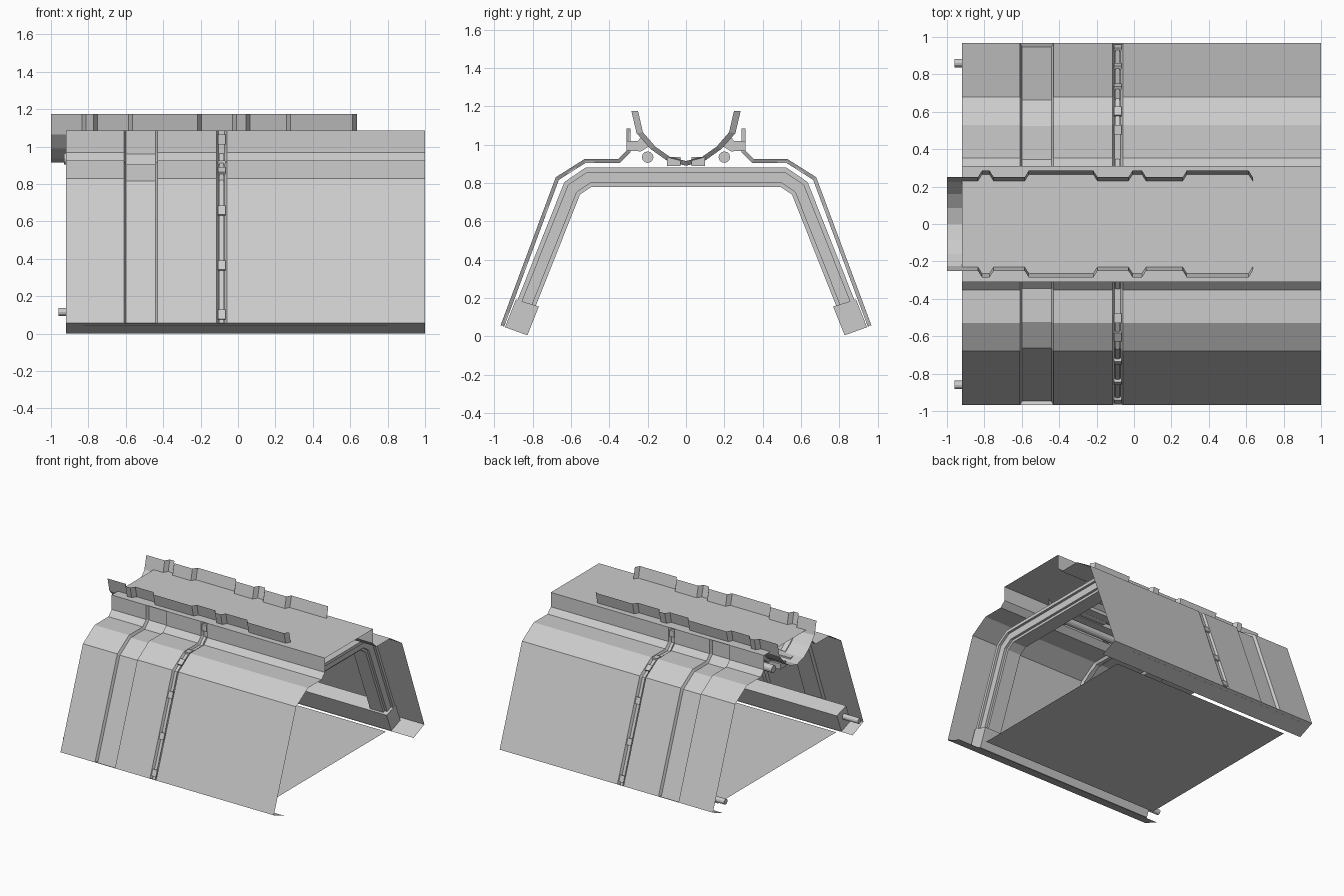
import bpy, bmesh, math
from mathutils import Matrix, Vector

if "Cube" in bpy.data.objects:
    bpy.data.objects.remove(bpy.data.objects["Cube"])

grey = bpy.data.materials.new("light_grey")
grey.use_nodes = True
grey.diffuse_color = (0.6, 0.6, 0.6, 1)
grey.node_tree.nodes["Principled BSDF"].inputs["Base Color"].default_value = grey.diffuse_color


def finish(name, bm, mirror=False, closed=False):
    if closed:
        bmesh.ops.recalc_face_normals(bm, faces=bm.faces)
    me = bpy.data.meshes.new(name)
    bm.to_mesh(me)
    bm.free()
    me.materials.append(grey)
    ob = bpy.data.objects.new(name, me)
    bpy.context.collection.objects.link(ob)
    if mirror:
        mod = ob.modifiers.new("mirror", "MIRROR")
        mod.use_axis = (False, True, False)
        mod.use_mirror_merge = False
    return ob


def loft(name, sections, mirror=False):
    """Open sheet through (x, profile) sections."""
    bm = bmesh.new()
    rows = [[bm.verts.new((x, y, z)) for y, z in prof] for x, prof in sections]
    for a, b in zip(rows, rows[1:]):
        for j in range(len(a) - 1):
            bm.faces.new((a[j], a[j + 1], b[j + 1], b[j]))
    return finish(name, bm, mirror)


def prism(name, poly, x0, x1, mirror=False):
    """Solid with a y-z outline, running along x."""
    bm = bmesh.new()
    face = bm.faces.new([bm.verts.new((x0, y, z)) for y, z in poly])
    ext = bmesh.ops.extrude_face_region(bm, geom=[face])["geom"]
    bmesh.ops.translate(bm, vec=(x1 - x0, 0, 0),
                        verts=[v for v in ext if isinstance(v, bmesh.types.BMVert)])
    return finish(name, bm, mirror, True)


def pipe(name, y, z, r, x0, x1):
    bm = bmesh.new()
    mat = Matrix.Translation(((x0 + x1) / 2, y, z)) @ Matrix.Rotation(math.pi / 2, 4, "Y")
    bmesh.ops.create_cone(bm, cap_ends=True, segments=12, radius1=r, radius2=r,
                          depth=x1 - x0, matrix=mat)
    return finish(name, bm, True)


def offset(prof, d):
    """Shift an open profile to its left with mitred corners."""
    pts = [Vector(p) for p in prof]
    norms = []
    for a, b in zip(pts, pts[1:]):
        t = (b - a).normalized()
        norms.append(Vector((-t.y, t.x)))
    out = []
    for i, p in enumerate(pts):
        n0, n1 = norms[max(i - 1, 0)], norms[min(i, len(norms) - 1)]
        m = (n0 + n1).normalized()
        out.append(tuple(p + m * (d / m.dot(n0))))
    return out


def both(half):
    """Mirror a half profile that ends near the centre line."""
    return half + [(-y, z) for y, z in reversed(half)]


X0, X1 = -0.92, 1.0

# Side shells with two recessed bands
side = [(0.968, 0.057), (0.68, 0.83), (0.53, 0.925), (0.353, 0.925),
        (0.31, 0.968), (0.31, 1.085)]
deep = offset(side, 0.02)
deep[0], deep[-1] = (0.947, 0.057), (0.29, 1.085)
sections = [(X0, side)]
for a, b in ((-0.61, -0.43), (-0.115, -0.06)):
    sections += [(a, side), (a + 0.012, deep), (b - 0.012, deep), (b, side)]
sections.append((X1, side))
loft("side_shell", sections, True)

# Roof sheet and turned-in bottom flanges
roof = [(0.31, 1.085), (-0.31, 1.085)]
loft("roof_sheet", [(X0, roof), (X1, roof)])
flange = [(0.83, 0.0), (0.968, 0.057)]
loft("bottom_flange", [(X0, flange), (X1, flange)], True)

# Corrugated trough through the roof
wide = [(0.285, 1.175), (0.258, 1.06), (0.185, 0.978), (0.097, 0.915), (0, 0.89)]
tight = [(0.25, 1.175), (0.225, 1.065), (0.16, 0.99), (0.085, 0.937), (0, 0.915)]
wide, tight = (both(p[:-1] + [p[-1]])for p in (wide, tight))
sections = [(-1.0, tight)]
for a, b in ((-0.835, -0.75), (-0.585, -0.195), (-0.03, 0.065), (0.26, 0.635)):
    sections += [(a, tight), (a + 0.022, wide), (b - 0.022, wide), (b, tight)]
loft("trough", sections)

# Trough brackets, pipes and bearers
bracket = [(0.195, 0.99), (0.225, 1.055), (0.25, 1.02), (0.31, 1.02),
           (0.31, 0.97), (0.235, 0.965)]
for x in (-0.79, -0.38, 0.02, 0.45):
    prism("trough_bracket", bracket, x - 0.03, x + 0.03, True)
pipe("trough_pipe", 0.2, 0.935, 0.03, -0.93, 0.63)
bearer = [(0.03, 0.89), (0.1, 0.89), (0.1, 0.935), (0.03, 0.935)]
prism("trough_bearer", bearer, -0.92, 0.63, True)

# Stepped inner arch
arch = both([(0.935, 0.05), (0.635, 0.805), (0.525, 0.88)])
layers = [offset(arch, d) for d in (0, 0.025, 0.08, 0.1)]
for name, a, b, x0, x1 in (("arch_outer_band", 0, 1, 0.64, 0.8),
                           ("arch_web", 1, 2, 0.66, 0.78),
                           ("arch_inner_lip", 2, 3, 0.64, 0.76)):
    prism(name, layers[a] + layers[b][::-1], x0, x1)

# Floor with foot beams and conduits
floor = [(0.76, 0.025), (-0.76, 0.025)]
loft("floor_sheet", [(-0.82, floor), (0.8, floor)])
foot = [(0.828, 0.005), (0.945, 0.047), (0.888, 0.192), (0.768, 0.155)]
prism("foot_beam", foot, -0.82, 0.8, True)
pipe("foot_conduit", 0.86, 0.115, 0.022, -0.96, -0.8)

# Cable and clips in the narrow recess
cable = offset(side, 0.012)[:5]
cable_in = offset(side, 0.02)[:5]
prism("recess_cable", cable + cable_in[::-1], -0.1, -0.077, True)


def along(a, b, t, half):
    """Clip outline centred at fraction t of one shell segment."""
    a, b = Vector(a), Vector(b)
    d = (b - a).normalized()
    c = a.lerp(b, t)
    top = [c - d * half, c + d * half]
    n = Vector((-d.y, d.x)) * 0.02
    return [tuple(p) for p in (top[0], top[1], top[1] + n, top[0] + n)]


for seg, t in ((0, 0.06), (0, 0.4), (0, 0.78), (1, 0.5), (2, 0.15), (4, 0.6)):
    clip = along(side[seg], side[seg + 1], t, 0.026)
    prism("recess_clip", clip, -0.108, -0.068, True)
